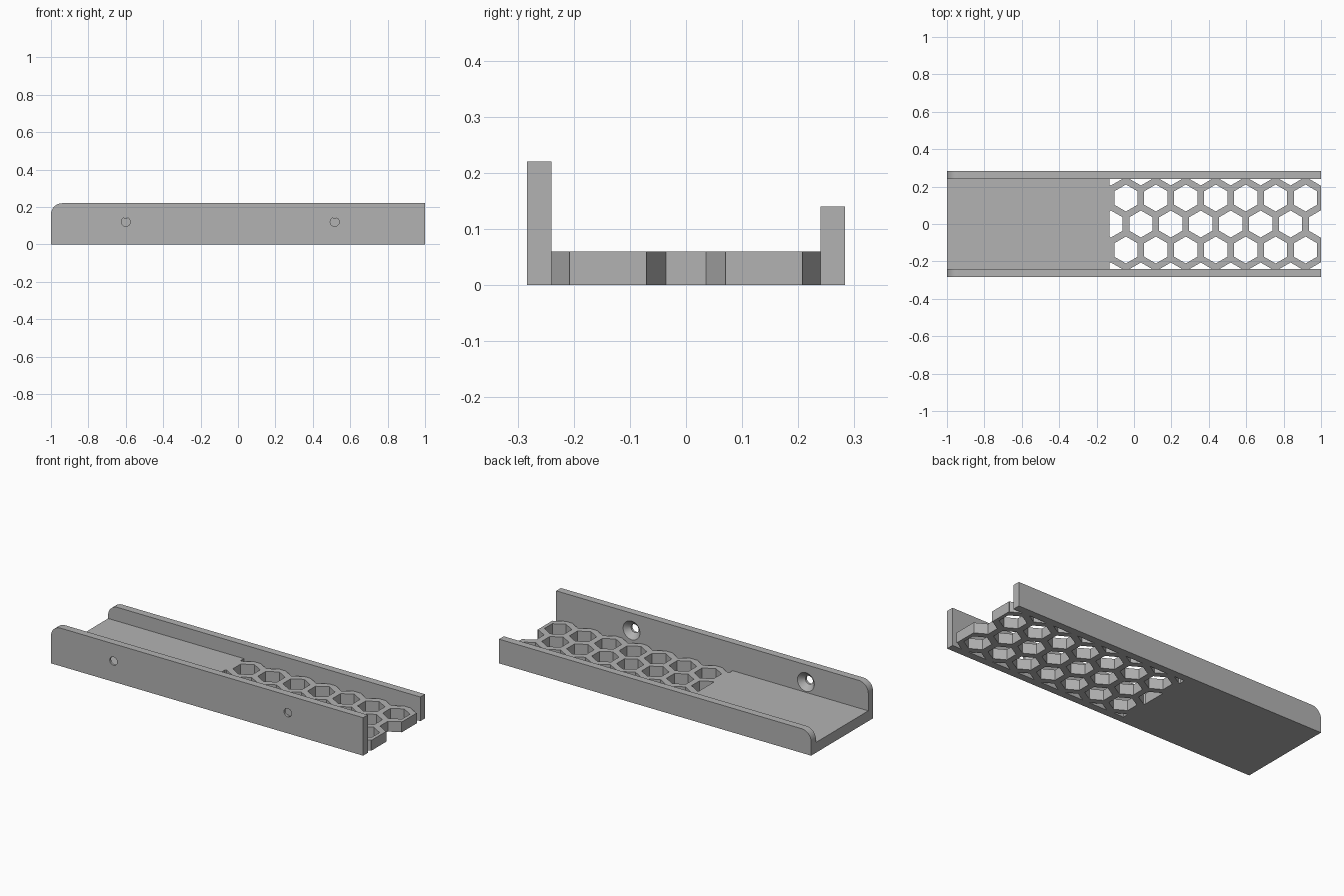
import bpy, bmesh, math
from mathutils import Vector, Matrix

cube = bpy.data.objects.get("Cube")
if cube:
    bpy.data.objects.remove(cube)

HALF_LENGTH = 1.0
WALL_OUT, WALL_IN = 0.283, 0.24
FLOOR_TOP = 0.06
PITCH, ROW = 0.16, 0.139
HEX_RADIUS = 0.072
GRILLE_START = -0.131

grey = bpy.data.materials.new("mid grey")
grey.use_nodes = True
colour = (0.45, 0.45, 0.45, 1)
grey.diffuse_color = colour
grey.node_tree.nodes["Principled BSDF"].inputs["Base Color"].default_value = colour


def finish(name, bm, helper=False):
    bmesh.ops.recalc_face_normals(bm, faces=bm.faces)
    mesh = bpy.data.meshes.new(name)
    bm.to_mesh(mesh)
    bm.free()
    mesh.materials.append(grey)
    obj = bpy.data.objects.new(name, mesh)
    bpy.context.collection.objects.link(obj)
    obj.hide_render = helper
    return obj


def extrude(bm, vector):
    ret = bmesh.ops.extrude_face_region(bm, geom=bm.faces[:])
    verts = [g for g in ret["geom"] if isinstance(g, bmesh.types.BMVert)]
    bmesh.ops.translate(bm, verts=verts, vec=vector)


def carve(target, cutter):
    mod = target.modifiers.new("cut", 'BOOLEAN')
    mod.operation = 'DIFFERENCE'
    mod.solver = 'EXACT'
    mod.object = cutter
    bpy.context.view_layer.objects.active = target
    bpy.ops.object.modifier_apply(modifier=mod.name)
    bpy.data.objects.remove(cutter)


def smooth(obj):
    bpy.ops.object.select_all(action='DESELECT')
    obj.select_set(True)
    bpy.context.view_layer.objects.active = obj
    bpy.ops.object.shade_smooth_by_angle(angle=math.radians(30))


# Side wall with one rounded upper corner
def wall(name, y, height, radius=0.06, steps=12):
    pts = [(-HALF_LENGTH, 0), (HALF_LENGTH, 0), (HALF_LENGTH, height)]
    for i in range(steps + 1):
        a = math.pi / 2 * (1 + i / steps)
        pts.append((-HALF_LENGTH + radius + radius * math.cos(a),
                    height - radius + radius * math.sin(a)))
    bm = bmesh.new()
    bm.faces.new([bm.verts.new((x, y, z)) for x, z in pts])
    extrude(bm, Vector((0, WALL_OUT - WALL_IN, 0)))
    return finish(name, bm)


front_wall = wall("front_wall", -WALL_OUT, 0.22)
back_wall = wall("back_wall", WALL_IN, 0.14)

# Countersunk screw holes: a straight shank and a cone opening inward
turn = Matrix.Rotation(math.radians(-90), 4, 'X')
for x in (-0.6, 0.517):
    for r1, r2, y0, y1 in ((0.024, 0.024, -0.3, -0.2),
                           (0.022, 0.058, -0.272, -0.236)):
        bm = bmesh.new()
        place = Matrix.Translation((x, (y0 + y1) / 2, 0.12)) @ turn
        bmesh.ops.create_cone(bm, cap_ends=True, segments=32, radius1=r1,
                              radius2=r2, depth=y1 - y0, matrix=place)
        carve(front_wall, finish("screw_cutter", bm, True))

# Floor plate
bm = bmesh.new()
bmesh.ops.create_cube(bm, size=1, matrix=Matrix.Translation((0, 0, FLOOR_TOP / 2))
                      @ Matrix.Diagonal((2 * HALF_LENGTH, 2 * WALL_IN, FLOOR_TOP, 1)))
floor = finish("floor", bm)

# Honeycomb openings, trimmed straight where the solid floor starts
bm = bmesh.new()
for row in range(-2, 3):
    for col in range(8):
        cx = -0.043 + PITCH * (col - (0.5 if row % 2 == 0 else 0))
        corners = [math.radians(30 + 60 * k) for k in range(6)]
        bm.faces.new([bm.verts.new((cx + HEX_RADIUS * math.cos(a),
                                    row * ROW + HEX_RADIUS * math.sin(a), -0.1))
                      for a in corners])
bmesh.ops.bisect_plane(bm, geom=bm.verts[:] + bm.edges[:] + bm.faces[:],
                       plane_co=(GRILLE_START, 0, 0), plane_no=(-1, 0, 0),
                       clear_outer=True)
extrude(bm, Vector((0, 0, 0.3)))
carve(floor, finish("honeycomb_cutter", bm, True))

for part in (front_wall, back_wall):
    smooth(part)
